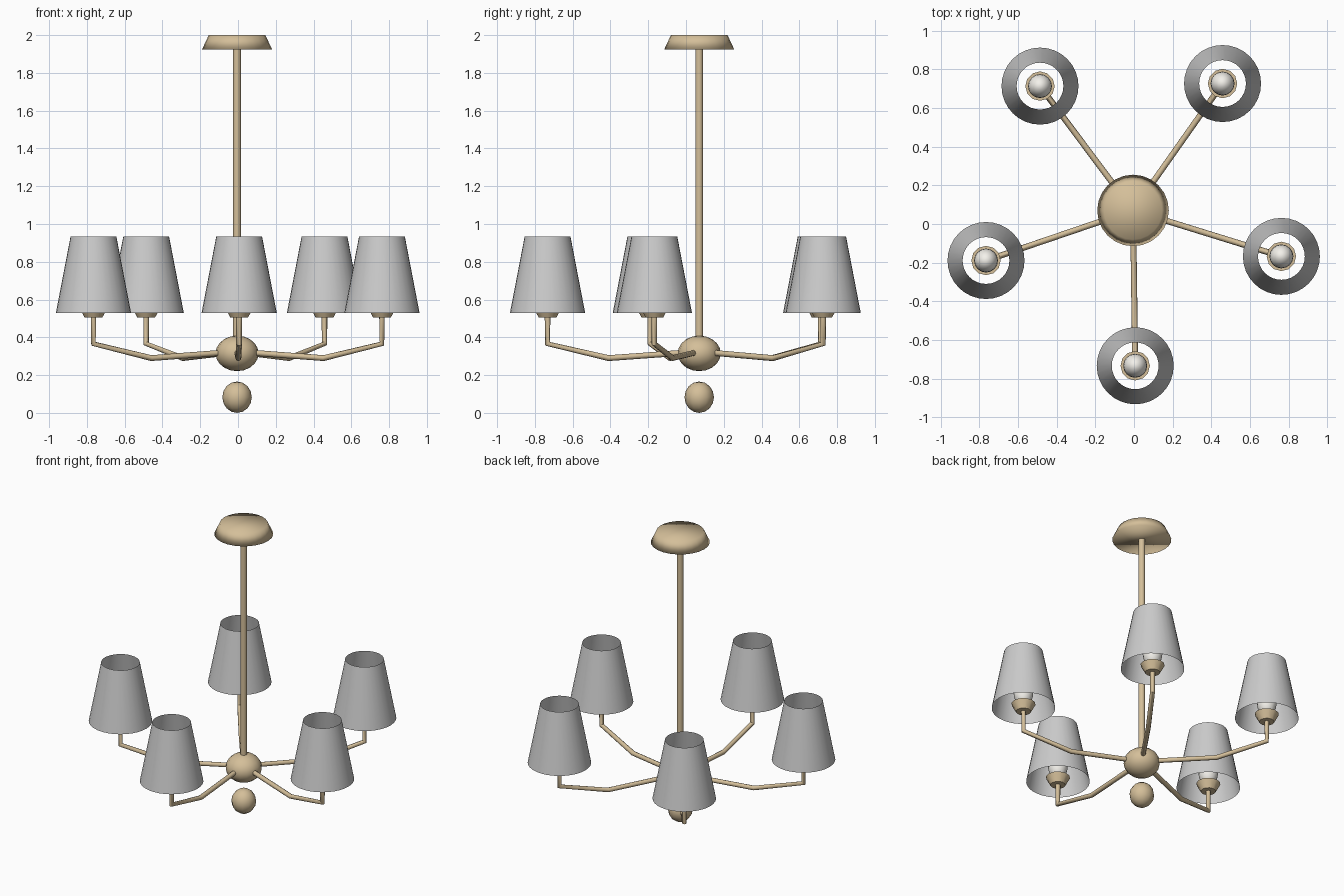
import bpy, math

if "Cube" in bpy.data.objects:
    bpy.data.objects.remove(bpy.data.objects["Cube"])

CX, CY = -0.005, 0.07          # stem axis
ARM_R, ARM_A0 = 0.803, -89.2   # lamp distance and first arm angle


def material(name, rgb):
    m = bpy.data.materials.new(name)
    m.diffuse_color = (*rgb, 1)
    m.use_nodes = True
    m.node_tree.nodes["Principled BSDF"].inputs["Base Color"].default_value = m.diffuse_color
    return m


brass = material("brass", (0.66, 0.52, 0.32))
white = material("bulb_white", (0.9, 0.88, 0.83))


def finish(ob, name, mat=None, angle=180):
    ob.name = name
    if mat:
        ob.data.materials.append(mat)
    bpy.ops.object.shade_smooth_by_angle(angle=math.radians(angle))
    return ob


def cone(name, x, y, z0, z1, r0, r1, mat=None, n=24, fill='NGON', angle=40):
    bpy.ops.mesh.primitive_cone_add(vertices=n, radius1=r0, radius2=r1, depth=z1 - z0,
                                    end_fill_type=fill, location=(x, y, (z0 + z1) / 2))
    return finish(bpy.context.object, name, mat, angle)


def ball(name, x, y, z, r, rz, mat, seg=12, rings=8):
    bpy.ops.mesh.primitive_uv_sphere_add(segments=seg, ring_count=rings, radius=1,
                                         location=(x, y, z))
    ob = bpy.context.object
    ob.scale = (r, r, rz)
    bpy.ops.object.transform_apply(location=False, rotation=False, scale=True)
    return finish(ob, name, mat)


def tube(name, pts, r, mat):
    cu = bpy.data.curves.new(name, 'CURVE')
    cu.dimensions = '3D'
    cu.bevel_depth = r
    cu.bevel_resolution = 2
    cu.use_fill_caps = True
    sp = cu.splines.new('POLY')
    sp.points.add(len(pts) - 1)
    for p, co in zip(sp.points, pts):
        p.co = (*co, 1)
    ob = bpy.data.objects.new(name, cu)
    bpy.context.collection.objects.link(ob)
    bpy.ops.object.select_all(action='DESELECT')
    ob.select_set(True)
    bpy.context.view_layer.objects.active = ob
    bpy.ops.object.convert(target='MESH')
    return finish(bpy.context.object, name, mat, 50)


# central column: canopy, stem, hub and finial
cone("ceiling_canopy", CX, CY, 1.925, 2.0, 0.185, 0.15, brass, angle=180)
cone("stem", CX, CY, 0.3, 1.94, 0.021, 0.021, brass, n=12)
ball("hub", CX, CY, 0.315, 0.114, 0.094, brass, 16, 10)
ball("finial_ball", CX, CY, 0.083, 0.078, 0.083, brass)

# five arms, each with cup, bulb and open shade
for i in range(5):
    a = math.radians(ARM_A0 + 72 * i)
    c, s = math.cos(a), math.sin(a)

    def at(r, z):
        return (CX + r * c, CY + r * s, z)

    tube(f"arm_{i + 1}", [at(0.06, 0.32), at(0.48, 0.29), at(ARM_R, 0.366), at(ARM_R, 0.52)],
         0.0155, brass)
    x, y, _ = at(ARM_R, 0)
    cone(f"candle_cup_{i + 1}", x, y, 0.505, 0.56, 0.047, 0.076, brass, n=12)
    ball(f"bulb_{i + 1}", x, y, 0.64, 0.062, 0.09, white, 16, 10)
    cone(f"lamp_shade_{i + 1}", x, y, 0.53, 0.935, 0.199, 0.121, n=32, fill='NOTHING')
